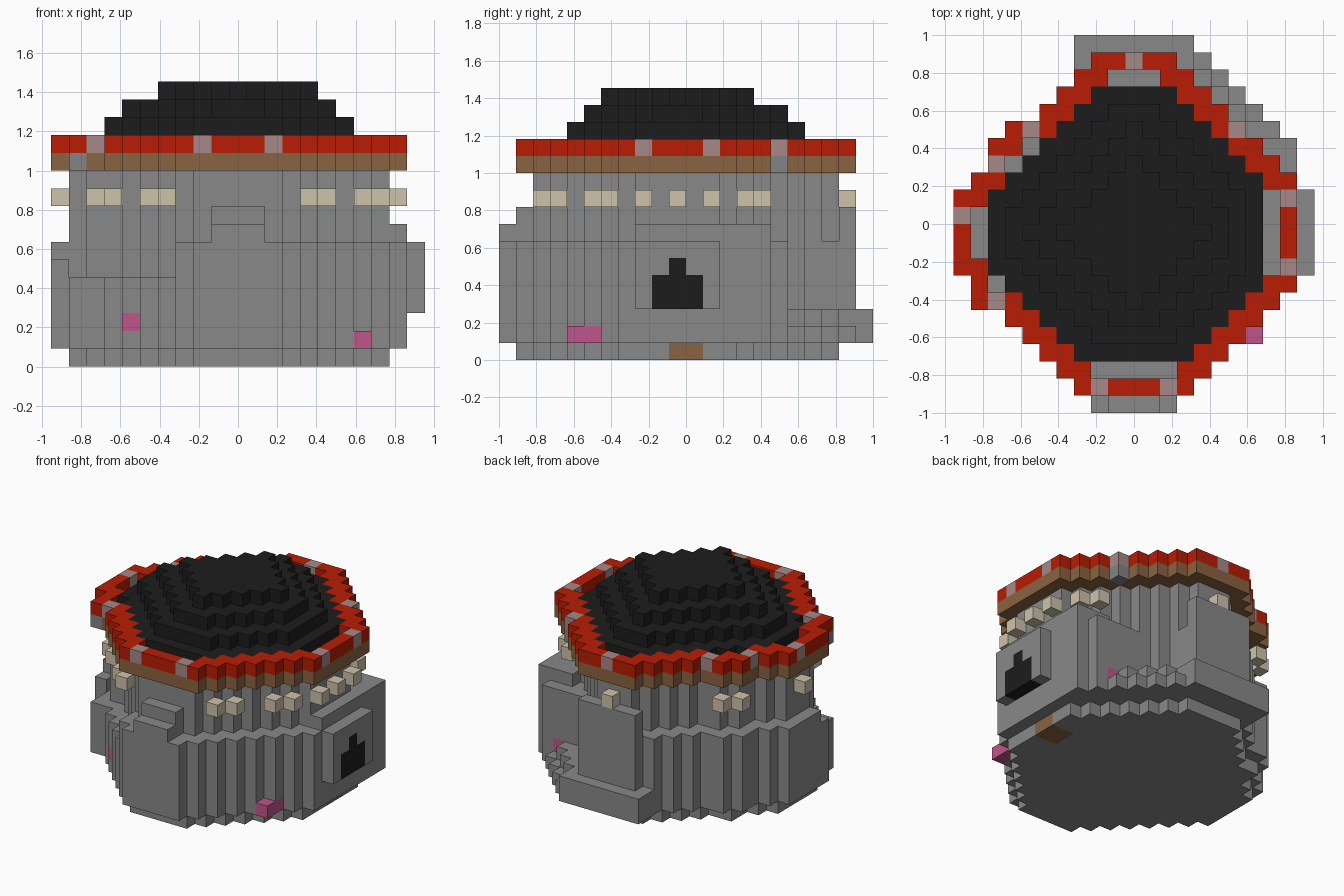
import bpy
import bmesh
from mathutils import Vector

cube = bpy.data.objects.get("Cube")
if cube:
    bpy.data.objects.remove(cube, do_unlink=True)

V = 2 / 22  # block size

COLOURS = {
    "stone grey": (0.25, 0.25, 0.25),
    "rim red": (0.48, 0.012, 0.001),
    "timber brown": (0.25, 0.125, 0.052),
    "roof black": (0.012, 0.012, 0.012),
    "beam beige": (0.62, 0.55, 0.41),
    "flower pink": (0.52, 0.09, 0.26),
    "faded rose": (0.38, 0.25, 0.25),
    "slate grey": (0.225, 0.23, 0.24),
}
MATS = {}
for mat_name, rgb in COLOURS.items():
    m = bpy.data.materials.new(mat_name)
    m.use_nodes = True
    m.diffuse_color = (*rgb, 1)
    m.node_tree.nodes["Principled BSDF"].inputs["Base Color"].default_value = (*rgb, 1)
    MATS[mat_name] = m

blocks = {}  # (column, row from the back, level) -> (part, colour)


def put(part, colour, plan, levels):
    """Stack a plan of (column, row) cells through the given levels."""
    for c, r in plan:
        for k in levels:
            blocks[c, r, k] = (part, colour)


def rect(c0, c1, r0, r1):
    return {(c, r) for c in range(c0, c1 + 1) for r in range(r0, r1 + 1)}


CROSS = [(1, 0), (-1, 0), (0, 1), (0, -1)]
SQUARE = CROSS + [(1, 1), (1, -1), (-1, 1), (-1, -1)]


def shrink(plan, near):
    return {(c, r) for c, r in plan if all((c + a, r + b) in plan for a, b in near)}


# Tower plan: first and last column of each row, back to front
LEFT = [8, 7, 6, 5, 3, 2, 2, 1, 0, 0, 0, 0, 0, 1, 1, 3, 4, 5, 6, 7]
RIGHT = [12, 13, 14, 15, 16, 17, 18, 19, 19, 19, 19, 19, 19, 19, 18, 17, 16, 15, 14, 13]
outline = {(c, r) for r, (a, b) in enumerate(zip(LEFT, RIGHT), 1) for c in range(a, b + 1)}
core = shrink(outline, SQUARE)
edge = outline - core

# Walls: inset footing, thick below, slim above; low at the front corner, slim at the back one
footing = shrink(outline, CROSS)
lower = outline & rect(1, 18, 2, 20)
front_corner = {(c, r) for c, r in lower if c < 7 and r > 12}
back_corner = {(c, r) for c, r in lower if c > 12 and r < 6}
put("footing", "stone grey", footing | rect(8, 12, 20, 20), [0])
put("lower_wall", "stone grey", lower - front_corner - back_corner, range(1, 7))
put("lower_wall", "stone grey", front_corner, range(1, 5))
put("upper_wall", "stone grey", core, range(1, 12))

# Buttress panels on the four sides
put("front_panel", "stone grey", rect(8, 12, 21, 21), range(1, 7))
put("front_panel", "stone grey", rect(9, 11, 21, 21), [7])
put("front_panel", "stone grey", rect(9, 11, 20, 20), [7, 8])
put("back_panel", "stone grey", rect(8, 12, 1, 1), range(1, 9))
put("right_panel", "stone grey", rect(0, 0, 9, 12), range(1, 7))
put("right_panel", "stone grey", rect(0, 0, 13, 13), range(1, 6))
put("left_panel", "stone grey", rect(17, 19, 6, 14), range(1, 7))
put("left_panel", "stone grey", rect(17, 19, 6, 13), [7])
put("left_panel", "stone grey", rect(15, 18, 5, 5), range(1, 7))

# Doorway frame and dark opening
put("door_frame", "stone grey", rect(20, 20, 9, 13), range(3, 7))
put("doorway", "roof black", rect(20, 20, 10, 12), [3, 4])
put("doorway", "roof black", rect(20, 20, 11, 11), [5])
put("door_sill", "timber brown", rect(17, 18, 10, 11), [0])

# Low stepped shelf round the back corner, its upper course set back
for level, inset in ((1, 0), (2, 1)):
    shelf = {(c, r) for r in range(1, 5) for c in range(13, 14 + r - inset)}
    plan = shelf | back_corner | rect(7, 13, 0, 0) | {(7, 1)}
    put("back_shelf", "stone grey", plan - core - rect(15, 18, 5, 5), [level])

# Flowers
put("flowers", "flower pink", rect(17, 17, 16, 17), [1])
put("flowers", "flower pink", [(4, 17), (17, 5)], [2])

# Beam ends poking out below the rim
beams = [(19, 9), (19, 11), (19, 13), (17, 6), (18, 7), (18, 15), (17, 16), (15, 18), (14, 19),
         (6, 19), (5, 18), (3, 16), (2, 15), (0, 11), (2, 6), (3, 5), (10, 1)]
put("beam_ends", "beam beige", beams, [9])

# Timber band and red rim with weathered blocks
put("timber_band", "timber brown", edge, [11])
put("timber_band", "slate grey", [(1, 15), (16, 5)], [11])
put("rim", "rim red", edge, [12])
worn = [(2, 15), (8, 20), (12, 20), (19, 13), (19, 9), (10, 1), (16, 5), (4, 5), (2, 7), (0, 10)]
put("rim", "faded rose", worn, [12])

# Stepped roof
tier = shrink(footing, CROSS)
for level in (12, 13, 14, 15):
    put("roof", "roof black", tier, [level])
    tier = shrink(tier, SQUARE)


def build(part):
    """Make one mesh from the exposed faces of a part's blocks."""
    bm = bmesh.new()
    verts = {}
    used = sorted({col for p, col in blocks.values() if p == part})
    for cell, (p, colour) in blocks.items():
        if p != part:
            continue
        for axis in range(3):
            for side in (0, 1):
                other = list(cell)
                other[axis] += 2 * side - 1
                if tuple(other) in blocks:
                    continue
                u, w = (axis + 1) % 3, (axis + 2) % 3
                ring = []
                for a, b in ((0, 0), (1, 0), (1, 1), (0, 1)):
                    p3 = list(cell)
                    p3[axis] += side
                    p3[u] += a
                    p3[w] += b
                    key = tuple(p3)
                    if key not in verts:
                        x, y, z = key
                        verts[key] = bm.verts.new(Vector((x - 10.5, 11 - y, z)) * V)
                    ring.append(verts[key])
                # rows run back to front, so the winding flips
                face = bm.faces.new(ring if side == 0 else ring[::-1])
                face.material_index = used.index(colour)
    mesh = bpy.data.meshes.new(part)
    bm.to_mesh(mesh)
    bm.free()
    for colour in used:
        mesh.materials.append(MATS[colour])
    bpy.context.collection.objects.link(bpy.data.objects.new(part, mesh))


for part in sorted({p for p, _ in blocks.values()}):
    build(part)
